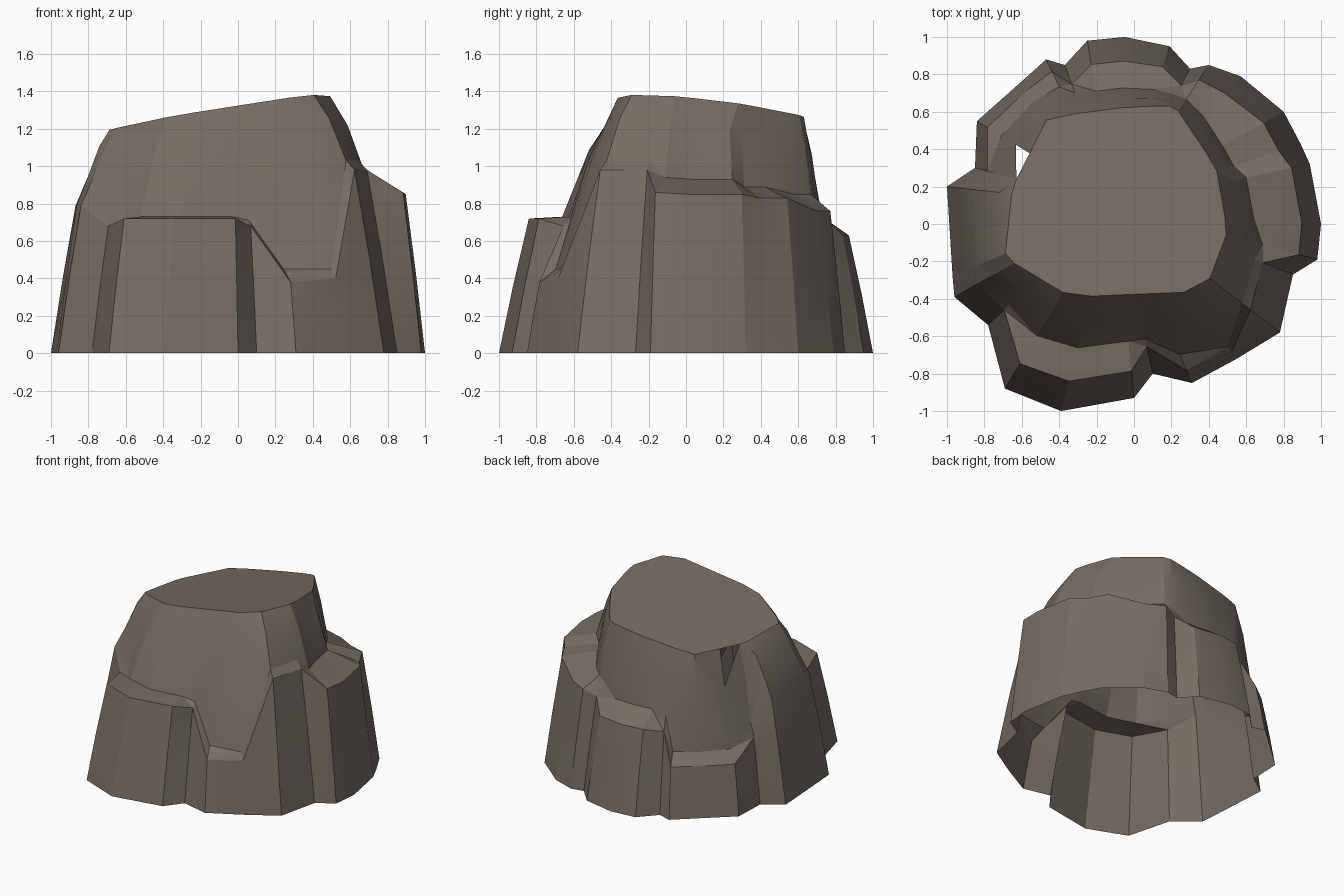
import bpy
import bmesh
from mathutils import Vector
from mathutils.geometry import intersect_line_line_2d

default_cube = bpy.data.objects.get("Cube")
if default_cube:
    bpy.data.objects.remove(default_cube, do_unlink=True)

stone = bpy.data.materials.new("warm_grey_stone")
stone.use_nodes = True
stone_colour = (0.18, 0.15, 0.125, 1)
stone.diffuse_color = stone_colour
shader = next(n for n in stone.node_tree.nodes if n.type == "BSDF_PRINCIPLED")
shader.inputs["Base Color"].default_value = stone_colour
shader.inputs["Roughness"].default_value = 0.9

# Outline of the sloping summit, and the axis every column leans towards
centre = Vector((-.1, .1))
summit = [Vector(p) for p in (
    (-.69, -.18), (-.34, -.39), (.38, -.36), (.5, -.04), (.44, .3),
    (.22, .63), (0, .63), (-.46, .57), (-.65, .2))]

# Buttresses, counter-clockwise: shoulder height, rise of the ledge,
# lean at the outer and inner ledge edge, then the foot points
buttresses = {
    "right_end": (.86, .08, .2, .6, [(.98, -.19)]),
    "right": (.85, .08, .2, .7, [(1, 0), (.94, .32)]),
    "back_right": (.83, .06, .26, .8, [(.89, .43), (.8, .6)]),
    "back_right_end": (.76, .09, .32, .75, [(.57, .79), (.4, .85)]),
    "back_right_notch": (.72, .1, .44, .7, [(.3, .83)]),
    "back": (.63, .1, .34, .72, [(.19, .95), (-.05, 1), (-.25, .98)]),
    "back_notch": (.6, .1, .4, .58, [(-.37, .85)]),
    "back_left": (.38, .08, .22, .5, [(-.47, .88), (-.62, .745)]),
    "left_low": (.38, .08, .2, .46, [(-.84, .55)]),
    "left_notch": (.5, .1, .3, .45, [(-.85, .3)]),
    "left": (.79, .16, .38, .6, [(-1, .2), (-.97, -.28), (-.96, -.39)]),
    "front_left_notch": (.68, .05, .32, .42, [(-.78, -.54)]),
    "front_left": (.72, .01, .26, .55, [(-.69, -.88), (-.39, -1), (0, -.93)]),
    "front_notch": (.68, .03, .34, .44, [(.1, -.8)]),
    "front": (.38, .07, .14, .32, [(.31, -.85)]),
    "front_crease": (.4, .05, .1, .18, [(.55, -.72)]),
    "front_right": (.98, .05, .42, .54, [(.78, -.58), (.85, -.27)]),
}


def summit_point(foot):
    """Point of the summit outline straight above the line from foot to centre."""
    for start, end in zip(summit, summit[1:] + summit[:1]):
        hit = intersect_line_line_2d(centre, centre + (foot - centre) * 2, start, end)
        if hit:
            return hit
    return centre


def summit_height(p):
    return 1.29 + .16 * p.x - .09 * p.y


def column(foot, shoulder, rise, outer, inner):
    """Points of one column from foot to summit, by lean and height."""
    foot = Vector(foot)
    top = summit_point(foot)
    peak = summit_height(top)
    ledge = shoulder + rise
    steps = [
        (0, 0),
        (outer * .47, shoulder * .5),
        (outer, shoulder),
        (inner, ledge),
        (inner + (1 - inner) * .52, ledge + (peak - ledge) * .64),
        (1, peak),
    ]
    return [foot.lerp(top, lean).to_3d() + Vector((0, 0, z)) for lean, z in steps]


# Rock shell, open underneath
bm = bmesh.new()
columns = []
gap_column = None
for name, (shoulder, rise, outer, inner, feet) in buttresses.items():
    if name == "left_low":
        gap_column = len(columns)
    for foot in feet:
        points = column(foot, shoulder, rise, outer, inner)
        columns.append([bm.verts.new(p) for p in points])

for i, here in enumerate(columns):
    there = columns[(i + 1) % len(columns)]
    for low in range(len(here) - 1):
        # Small ragged gap below the summit rim
        if i == gap_column and low == len(here) - 2:
            bm.faces.new((here[low], there[low], there[low + 1]))
            continue
        bm.faces.new((here[low], there[low], there[low + 1], here[low + 1]))
bm.faces.new([col[-1] for col in columns])
bmesh.ops.triangulate(bm, faces=[f for f in bm.faces if len(f.verts) == 4],
                      quad_method="SHORT_EDGE")
bmesh.ops.recalc_face_normals(bm, faces=bm.faces)

mesh = bpy.data.meshes.new("rock")
bm.to_mesh(mesh)
bm.free()
mesh.materials.append(stone)
rock = bpy.data.objects.new("rock", mesh)
bpy.context.collection.objects.link(rock)

# Soften shallow facets and keep the ridges crisp
bpy.context.view_layer.objects.active = rock
rock.select_set(True)
bpy.ops.object.shade_smooth_by_angle(angle=.3)
